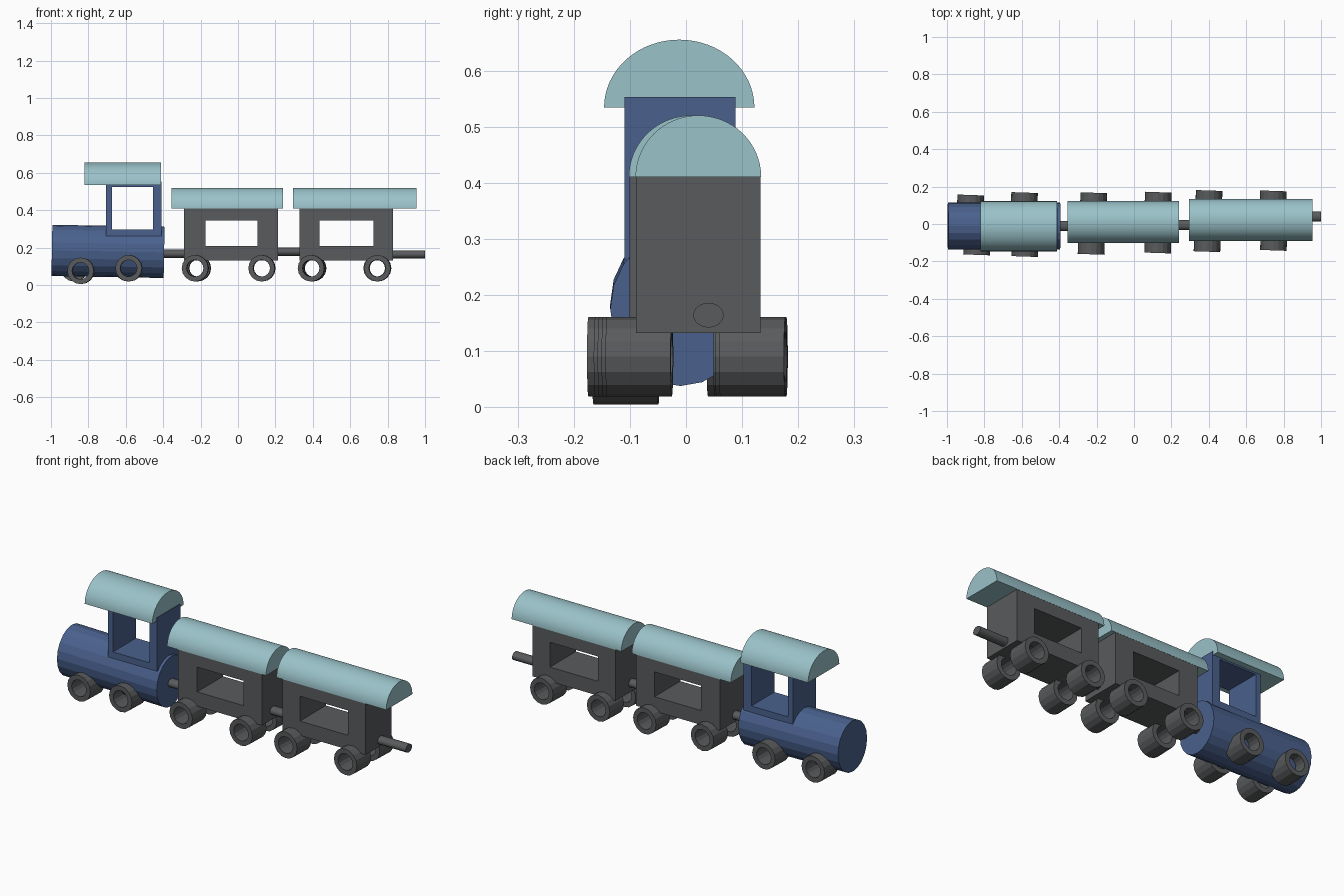
import bpy, math
from mathutils import Matrix

if "Cube" in bpy.data.objects:
    bpy.data.objects.remove(bpy.data.objects["Cube"], do_unlink=True)


def material(name, rgb):
    m = bpy.data.materials.new(name)
    m.use_nodes = True
    m.diffuse_color = (*rgb, 1)
    m.node_tree.nodes["Principled BSDF"].inputs["Base Color"].default_value = (*rgb, 1)
    return m


BLUE = material("engine blue", (0.068, 0.12, 0.27))
TEAL = material("roof teal", (0.32, 0.54, 0.58))
GREY = material("dark grey", (0.1, 0.104, 0.107))


def add_object(name, verts, faces, mat, smooth=False):
    mesh = bpy.data.meshes.new(name)
    mesh.from_pydata(verts, [], faces)
    mesh.materials.append(mat)
    obj = bpy.data.objects.new(name, mesh)
    bpy.context.collection.objects.link(obj)
    bpy.ops.object.select_all(action='DESELECT')
    obj.select_set(True)
    bpy.context.view_layer.objects.active = obj
    bpy.ops.object.mode_set(mode='EDIT')
    bpy.ops.mesh.select_all(action='SELECT')
    bpy.ops.mesh.normals_make_consistent(inside=False)
    bpy.ops.object.mode_set(mode='OBJECT')
    if smooth:
        bpy.ops.object.shade_smooth_by_angle(angle=math.radians(30))
    return obj


def prism_x(name, profile, x0, x1, mat, smooth=False):
    """Closed (y, z) profile extruded along x."""
    n = len(profile)
    verts = [(x, y, z) for x in (x0, x1) for y, z in profile]
    faces = [(i, (i + 1) % n, n + (i + 1) % n, n + i) for i in range(n)]
    faces += [tuple(range(n)), tuple(range(n, 2 * n))]
    return add_object(name, verts, faces, mat, smooth)


def arc(y, z, ry, rz, steps, sweep):
    count = steps if sweep > math.pi * 1.5 else steps + 1
    return [(y + ry * math.cos(sweep * i / steps), z + rz * math.sin(sweep * i / steps))
            for i in range(count)]


def hollow_y(name, outer, inner, y0, y1, mat):
    """Ring between two (x, z) outlines, open through y."""
    n = len(outer)
    verts = [(x, y, z) for y in (y0, y1) for ring in (outer, inner) for x, z in ring]
    faces = []
    for i in range(n):
        j = (i + 1) % n
        for a, b in ((0, n), (n, 3 * n), (3 * n, 2 * n), (2 * n, 0)):
            faces.append((a + i, a + j, b + j, b + i))
    return add_object(name, verts, faces, mat)


def rect(x0, x1, z0, z1):
    return [(x0, z0), (x1, z0), (x1, z1), (x0, z1)]


def tilt(obj, angle, axis, pivot):
    move = Matrix.Translation(pivot)
    obj.data.transform(move @ Matrix.Rotation(math.radians(angle), 4, axis) @ move.inverted())


# Engine: boiler with a notch for the cab opening, cab and arched roof
boiler = prism_x("boiler", arc(-0.01, 0.18, 0.125, 0.137, 20, math.tau), -0.995, -0.395, BLUE)
tilt(boiler, 1, 'Y', (-0.695, -0.01, 0.18))
opening = (-0.675, -0.455, 0.297)
cutter = prism_x("cab_cutter", [(-0.3, opening[2]), (0.3, opening[2]), (0.3, 0.5), (-0.3, 0.5)],
                 opening[0], opening[1], BLUE)
cutter.hide_render = True
cut = boiler.modifiers.new("cab notch", 'BOOLEAN')
cut.operation, cut.solver, cut.object = 'DIFFERENCE', 'EXACT', cutter
bpy.context.view_layer.objects.active = boiler
bpy.ops.object.modifier_apply(modifier=cut.name)
bpy.data.objects.remove(cutter, do_unlink=True)

hollow_y("cab", rect(-0.705, -0.409, 0.262, 0.553), rect(*opening, 0.525), -0.11, 0.088, BLUE)
prism_x("cab_roof", arc(-0.012, 0.534, 0.134, 0.121, 32, math.pi), -0.82, -0.413, TEAL, True)

# Carriages: body with a window through it, and arched roof
for label, x0, x1, wx0, wx1, rx0, rx1, y in (
        ("front", -0.29, 0.215, -0.175, 0.105, -0.355, 0.24, 0.01),
        ("rear", 0.33, 0.83, 0.435, 0.725, 0.295, 0.955, 0.022)):
    hollow_y(label + "_carriage_body", rect(x0, x1, 0.132, 0.412), rect(wx0, wx1, 0.21, 0.345),
             y - 0.111, y + 0.111, GREY)
    prism_x(label + "_carriage_roof", arc(y, 0.41, 0.112, 0.11, 32, math.pi), rx0, rx1, TEAL, True)

# Coupling rods
for label, x0, x1, y, z in (("front", -0.42, -0.27, -0.01, 0.167),
                            ("middle", 0.2, 0.345, -0.005, 0.178),
                            ("rear", 0.82, 1.0, 0.04, 0.164)):
    prism_x(label + "_coupling", arc(y, z, 0.027, 0.022, 24, math.tau), x0, x1, GREY, True)

# Wheels: short tubes, (right x, right outer y, left x, left outer y, right z)
WHEELS = {
    "engine_front": (-0.842, -0.165, -0.873, 0.155, 0.076),
    "engine_rear": (-0.585, -0.174, -0.585, 0.168, 0.09),
    "front_carriage_front": (-0.23, -0.162, -0.215, 0.167, 0.09),
    "front_carriage_rear": (0.126, -0.155, 0.13, 0.17, 0.09),
    "rear_carriage_front": (0.39, -0.148, 0.402, 0.179, 0.09),
    "rear_carriage_rear": (0.745, -0.141, 0.745, 0.177, 0.09),
}
for label, (xr, yr, xl, yl, zr) in WHEELS.items():
    for side, x, y, inward, z in (("right", xr, yr, 0.116, zr), ("left", xl, yl, -0.116, 0.09)):
        wheel = hollow_y(f"{label}_{side}_wheel", arc(x, z, 0.071, 0.071, 16, math.tau),
                         arc(x, z, 0.045, 0.045, 16, math.tau), y, y + inward, GREY)
        tilt(wheel, -2, 'Z', (x, y, z))
